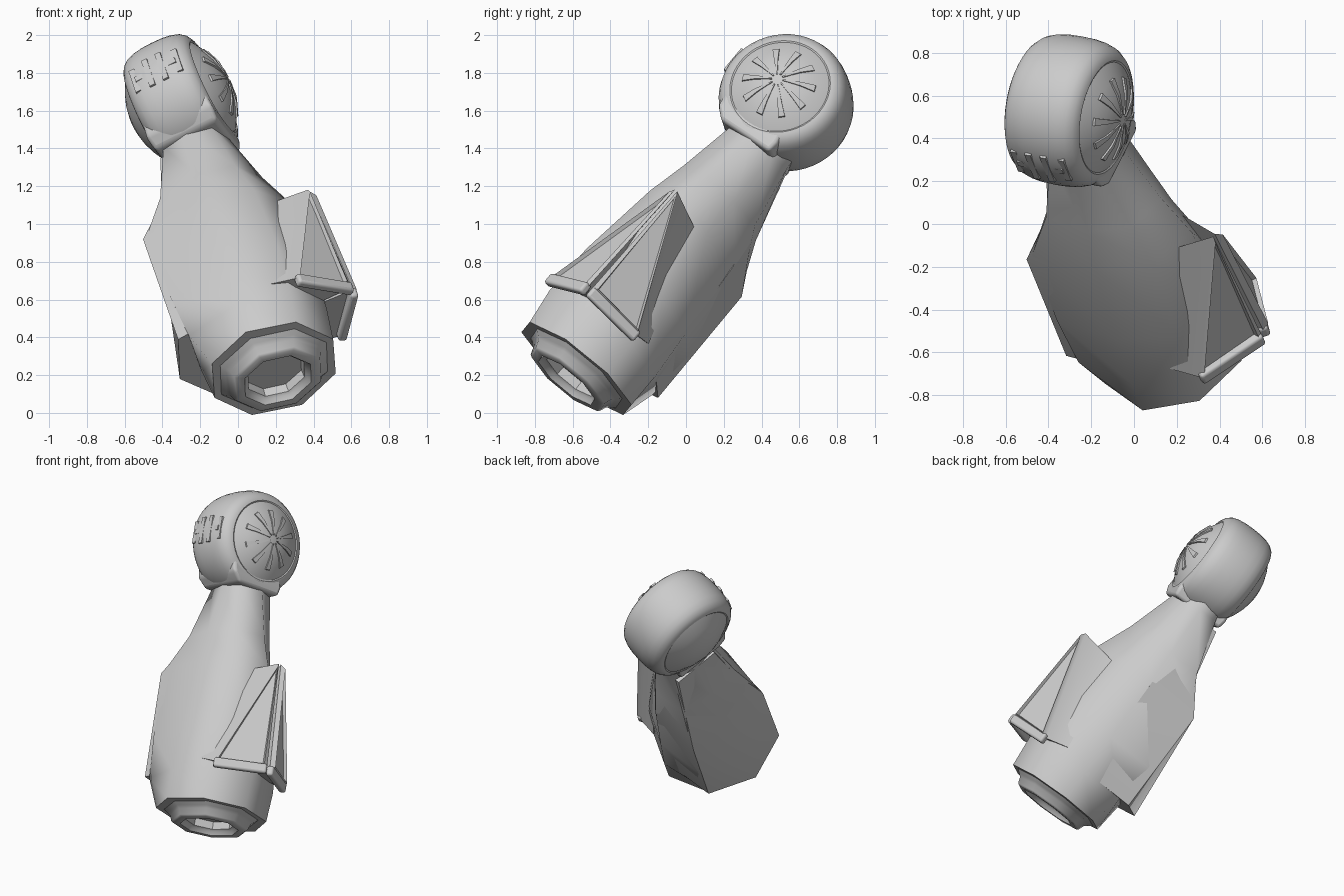
import bpy, bmesh, math
from mathutils import Vector

if "Cube" in bpy.data.objects:
    bpy.data.objects.remove(bpy.data.objects["Cube"])

# Limb frame: A = sideways (wheel axle), U = front/top, D = from nozzle to wheel
ORIGIN = Vector((0.19, -0.58, 0.235))
D = Vector((-0.254, 0.62, 0.743)).normalized()
A = Vector((0.88, -0.16, 0.44))
A = (A - D * A.dot(D)).normalized()
U = A.cross(D)

grey = bpy.data.materials.new("light_grey")
grey.diffuse_color = (0.6, 0.6, 0.6, 1)
grey.use_nodes = True
grey.node_tree.nodes["Principled BSDF"].inputs["Base Color"].default_value = grey.diffuse_color


def finish(name, bm, angle=40, bevel=0):
    """Place limb-space geometry in the world, then shade it."""
    for v in bm.verts:
        a, u, s = v.co
        v.co = ORIGIN + A * a + U * u + D * s
    bmesh.ops.recalc_face_normals(bm, faces=bm.faces)
    mesh = bpy.data.meshes.new(name)
    bm.to_mesh(mesh)
    bm.free()
    mesh.materials.append(grey)
    ob = bpy.data.objects.new(name, mesh)
    bpy.context.collection.objects.link(ob)
    if bevel:
        m = ob.modifiers.new("bevel", 'BEVEL')
        m.width, m.segments = bevel, 3
    bpy.ops.object.select_all(action='DESELECT')
    ob.select_set(True)
    bpy.context.view_layer.objects.active = ob
    bpy.ops.object.shade_smooth_by_angle(angle=math.radians(angle))
    return ob


def loft(bm, rings):
    """Skin a list of equal-length rings and close both ends."""
    rows = [[bm.verts.new(p) for p in r] for r in rings]
    n = len(rows[0])
    for r0, r1 in zip(rows, rows[1:]):
        for i in range(n):
            j = (i + 1) % n
            bm.faces.new((r0[i], r0[j], r1[j], r1[i]))
    bm.faces.new(rows[0])
    bm.faces.new(rows[-1])


def section(s, ra, ru, corners=(.707, .707, .707, .707)):
    """Eight-sided section; corners set how full each diagonal is."""
    ring = []
    for i in range(8):
        k = corners[i // 2] if i % 2 else 1
        t = math.pi * i / 4
        x, y = round(math.cos(t)), round(math.sin(t))
        ring.append((ra * k * x, ru * k * y, s))
    return ring


def bar(bm, centre, ex, ey, ez):
    """Box from a centre and three half-extent vectors."""
    c = Vector(centre)
    loft(bm, [[c + ex * i + ey * j + ez * k
               for i, j in ((-1, -1), (1, -1), (1, 1), (-1, 1))] for k in (-1, 1)])


# Tapered limb shell, fuller on the block side and leaner behind the fin
bm = bmesh.new()
loft(bm, [section(0, .355, .38), section(.2, .375, .38, (.75, .83, .80, .72)),
          section(.5, .385, .355, (.76, .88, .86, .68)),
          section(.97, .37, .31, (.70, .94, .92, .52)),
          section(1.2, .275, .262, (.72, .86, .84, .56)),
          section(1.55, .168, .195, (.78, .85, .8, .62)), section(1.72, .14, .18)])
finish("limb_shell", bm, 60)

# Nozzle: stepped eight-sided ring with a sunken middle
bm = bmesh.new()
loft(bm, [section(s, r, r) for s, r in ((.03, .352), (-.02, .29), (-.035, .27), (-.075, .255),
                                        (-.085, .24), (-.085, .195), (-.06, .18),
                                        (-.05, .165), (.01, .16))])
finish("nozzle", bm, 40)

# Side block with a ridge at its foot, its edges running flush into the shell
bm = bmesh.new()
loft(bm, [[(-.08, w * f, s), (-e, w, s), (-m, 0, s), (-e, -w, s), (-.01, -w * g, s)]
          for s, e, w, m, f, g in ((.22, .375, .305, .50, 1.08, 1.2),
                                   (.94, .38, .30, .39, 1, 1.05),
                                   (1.18, .24, .21, .25, 1.15, 1.25), (1.5, .18, .155, .18, 1, 1.1))])
finish("side_block", bm, 30)

# Fin: two framed triangular panels that meet at a ridge and blend into the shell
for side, name, lift in ((1, "front_fin_panel", .014), (-1, "rear_fin_panel", .032)):
    bm = bmesh.new()
    pts = [Vector(p) for p in ((.335, .30 * side, .24), (.54, .012 * side, .25),
                               (.49, .008 * side, .98))]
    inner = [Vector(p) for p in ((.18, .31 * side, .28), (.2, 0, .27), (.24, .12 * side, .93))]
    v = [bm.verts.new(p) for p in pts]
    w = [bm.verts.new(p) for p in inner]
    panel = bm.faces.new(v)
    bm.faces.new(w)
    for i in range(3):
        j = (i + 1) % 3
        bm.faces.new((v[i], v[j], w[j], w[i]))
    bmesh.ops.recalc_face_normals(bm, faces=bm.faces)
    bmesh.ops.inset_individual(bm, faces=[panel], thickness=.03, depth=lift)
    bmesh.ops.inset_individual(bm, faces=[panel], thickness=.012, depth=-.022)
    finish(name, bm, 35)
    # Thick bar along the foot of the panel
    bm = bmesh.new()
    mid = (pts[0] + pts[1]) / 2
    along = (pts[1] - pts[0]) / 2
    out = along.cross(Vector((0, 0, 1))).normalized() * side
    bar(bm, mid - Vector((0, 0, .01)), along, out * .024, Vector((0, 0, .033)))
    finish(name.replace("panel", "foot"), bm, 40, .015)

# Collar joining limb and wheel
bm = bmesh.new()
loft(bm, [[(-a, -u0, s), (a, -u0, s), (a, u1, s), (-a, u1, s)]
          for s, a, u0, u1 in ((1.53, .185, .13, .2), (1.59, .195, .14, .265), (1.76, .18, .1, .30))])
finish("collar", bm, 40, .02)

# Wheel: round drum with domed caps set inside a rim, turned about the axle
HUB_S, HUB_U = 1.858, .054
half = [(0, .353), (.06, .351), (.11, .344), (.15, .331), (.178, .309), (.192, .285),
        (.196, .27), (.192, .262), (.20, .25), (.235, .19), (.26, .13), (.275, .07), (.28, .015)]
profile = [(-t, r) for t, r in reversed(half[1:])] + half
bm = bmesh.new()
loft(bm, [[(t, HUB_U + r * math.cos(q), HUB_S + r * math.sin(q))
           for q in (2 * math.pi * i / 48 for i in range(48))] for t, r in profile])
finish("wheel_drum", bm, 40)

# Tapered spokes on the outer cap
bm = bmesh.new()
for i in range(10):
    q = 2 * math.pi * (i + .3) / 10
    radial = Vector((0, math.cos(q), math.sin(q)))
    across = Vector((0, -math.sin(q), math.cos(q)))
    rings = []
    for t, r, w in ((.279, .03, .003), (.262, .13, .011), (.232, .20, .018)):
        c = Vector((t, HUB_U, HUB_S)) + radial * r
        rings.append([c + across * (w * x) + Vector((y, 0, 0))
                      for x, y in ((-1, -.02), (1, -.02), (1, .008), (-1, .008))])
    loft(bm, rings)
finish("cap_spokes", bm, 30)

# Low tread blocks on the front of the drum: two rails and a rung on each side
bm = bmesh.new()
for side in (-1, 1):
    for t, q, ht, hq in ((.04, 0, .016, .09), (.125, 0, .016, .075), (.08, 0, .04, .016)):
        radial = Vector((0, math.cos(q), math.sin(q)))
        across = Vector((0, -math.sin(q), math.cos(q)))
        c = Vector((side * t, HUB_U, HUB_S)) + radial * (.342 - t * t * .9)
        bar(bm, c, Vector((ht, 0, 0)), across * hq, radial * .012)
finish("tread_blocks", bm, 30)
